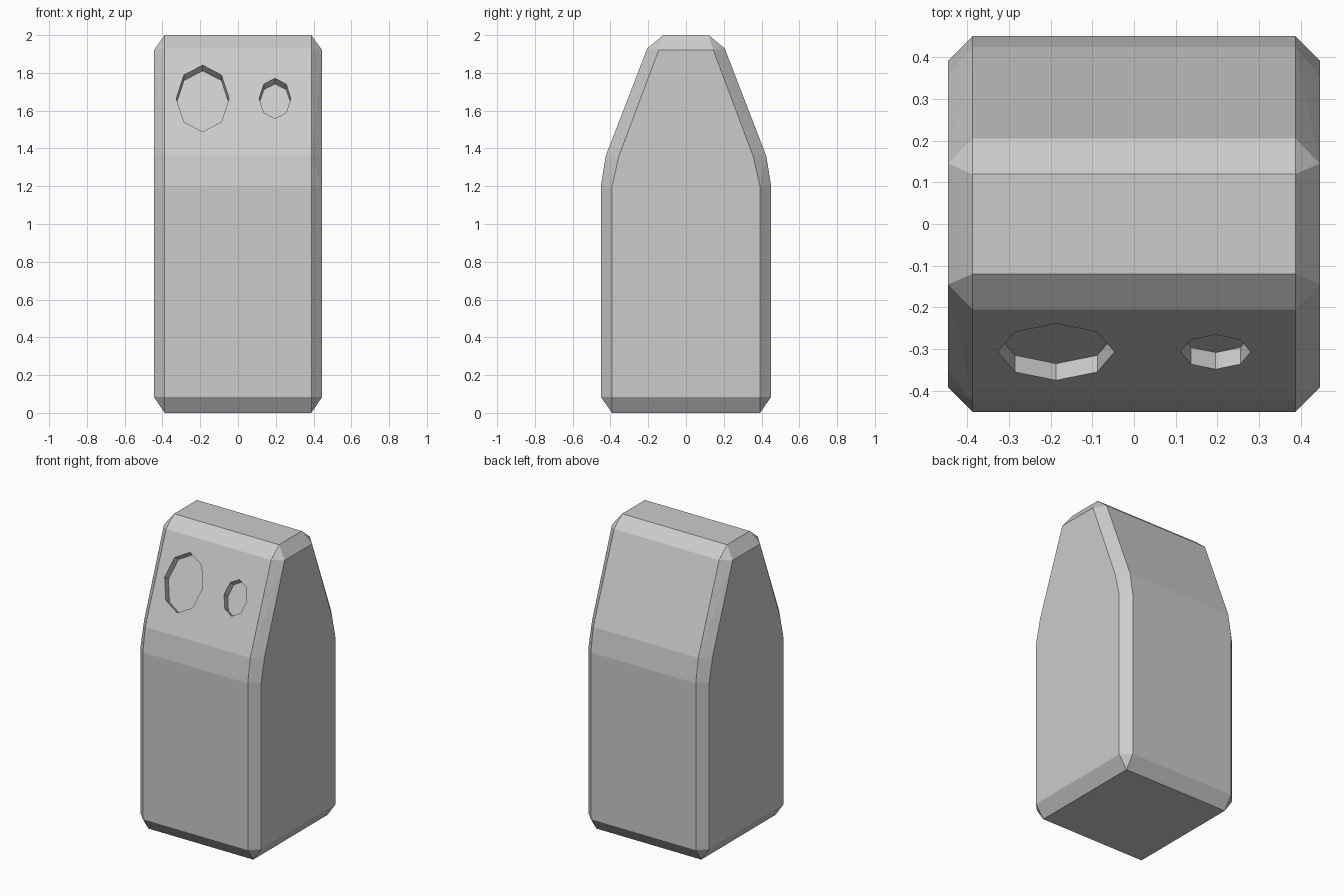
import bpy, bmesh, math
from mathutils import Vector

if "Cube" in bpy.data.objects:
    bpy.data.objects.remove(bpy.data.objects["Cube"])


def make_object(name, bm):
    bmesh.ops.recalc_face_normals(bm, faces=bm.faces)
    mesh = bpy.data.meshes.new(name)
    bm.to_mesh(mesh)
    bm.free()
    obj = bpy.data.objects.new(name, mesh)
    bpy.context.collection.objects.link(obj)
    return obj


# Body: chamfered block with a tapered top, hull of mirrored half profiles (y, z)
outer = [(0.392, 0), (0.451, 0.085), (0.451, 1.2), (0.425, 1.36), (0.205, 1.93), (0.12, 2.0)]
side = [(0.392, 0.085), (0.392, 1.2), (0.355, 1.36), (0.145, 1.92)]
bm = bmesh.new()
for x, profile in ((0.388, outer), (0.446, side)):
    for y, z in profile:
        for sx in (-1, 1):
            for sy in (-1, 1):
                bm.verts.new((sx * x, sy * y, z))
bmesh.ops.convex_hull(bm, input=bm.verts)
bmesh.ops.dissolve_limit(bm, angle_limit=math.radians(0.5), verts=bm.verts, edges=bm.edges)
body = make_object("body", bm)

# Eye sockets: shallow octagonal recesses in the sloped front
push = Vector((0, 0.04, -0.03))


def slope_y(z):
    return -0.425 + (z - 1.36) * 0.22 / 0.57


def cut_eye(cx, cz, rx, rz):
    bm = bmesh.new()
    rim = []
    for i in range(8):
        a = i * math.pi / 4
        z = cz + rz * math.sin(a)
        rim.append(Vector((cx + rx * math.cos(a), slope_y(z), z)))
    near = [bm.verts.new(p - push) for p in rim]
    far = [bm.verts.new(p + push) for p in rim]
    bm.faces.new(near)
    bm.faces.new(far[::-1])
    for i in range(8):
        j = (i + 1) % 8
        bm.faces.new((near[i], far[i], far[j], near[j]))
    cutter = make_object("eye_cutter", bm)
    cutter.hide_render = True
    mod = body.modifiers.new("eye_socket", 'BOOLEAN')
    mod.operation = 'DIFFERENCE'
    mod.solver = 'EXACT'
    mod.object = cutter
    bpy.context.view_layer.objects.active = body
    bpy.ops.object.modifier_apply(modifier=mod.name)
    bpy.data.objects.remove(cutter)


cut_eye(-0.187, 1.665, 0.14, 0.176)
cut_eye(0.196, 1.665, 0.084, 0.107)
